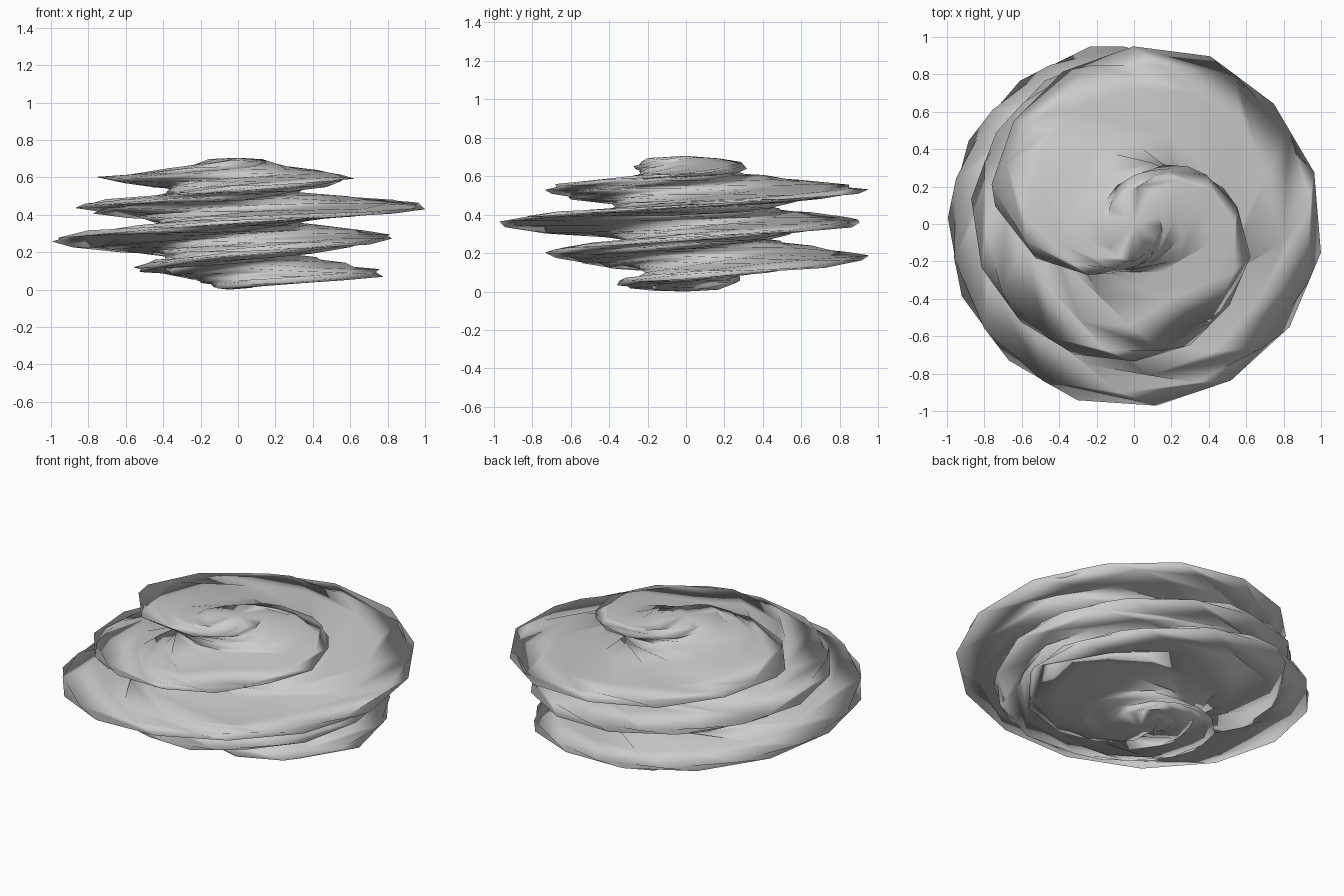
import bpy, bmesh, math, random

random.seed(4)
cube = bpy.data.objects.get("Cube")
if cube:
    bpy.data.objects.remove(cube)

# One plain grey stone colour
stone = bpy.data.materials.new("stone grey")
stone.use_nodes = True
grey = (0.6, 0.6, 0.6, 1)
stone.diffuse_color = grey
stone.node_tree.nodes["Principled BSDF"].inputs["Base Color"].default_value = grey

# Untwisted boulder profile: height, then reach of end A, side C, end B, side D
PROFILE = [
    (0.02, 0.18, 0.13, 0.18, 0.13),
    (0.06, 0.32, 0.22, 0.40, 0.22),
    (0.115, 0.54, 0.25, 0.79, 0.29),
    (0.20, 0.73, 0.39, 0.97, 0.43),
    (0.28, 0.83, 0.50, 1.00, 0.36),
    (0.36, 0.92, 0.48, 0.98, 0.41),
    (0.44, 0.87, 0.41, 1.01, 0.52),
    (0.52, 0.75, 0.39, 0.98, 0.42),
    (0.60, 0.64, 0.34, 0.78, 0.27),
    (0.65, 0.44, 0.24, 0.33, 0.22),
    (0.69, 0.20, 0.15, 0.20, 0.15),
]
RINGS, SIDES = 30, 16
TWIST = math.radians(1071)
TOP = 0.705


def reaches(z):
    """Blend the four reaches between neighbouring profile rows."""
    for low, high in zip(PROFILE, PROFILE[1:]):
        if z <= high[0]:
            t = max(0, (z - low[0]) / (high[0] - low[0]))
            return [p + (q - p) * t for p, q in zip(low[1:], high[1:])]
    return PROFILE[-1][1:]


def twisted(x, y, z):
    turn = math.pi / 2 + (z - 0.36) * TWIST
    c, s = math.cos(turn), math.sin(turn)
    return x * c - y * s, x * s + y * c


# Rough oval rings, wound around the vertical axis; both ends droop low down
bm = bmesh.new()
rings = []
bumps = [random.uniform(0.9, 1.1) for _ in range(SIDES)]
for i in range(RINGS):
    level = 0.02 + (0.69 - 0.02) * i / (RINGS - 1)
    a, c, b, d = reaches(level)
    sag = max(0, 1 - level / 0.4) * min(1, level / 0.1)
    ring = []
    for j in range(SIDES):
        ang = math.tau * j / SIDES
        along, across = math.cos(ang), math.sin(ang)
        tip = j % (SIDES // 2) == 0
        rough = random.uniform(0.99, 1.01) if tip else bumps[j] * random.uniform(0.9, 1.1)
        x = along * (a if along > 0 else b) * min(rough, 1.04)
        y = across * (c if across > 0 else d) * rough
        droop = sag * (0.015 * along if along > 0 else -0.05 * along)
        z = level + random.uniform(-0.009, 0.009) - droop
        ring.append(bm.verts.new((*twisted(x, y, level), z)))
    rings.append(ring)

# Skin between the rings and close both poles
for low, high in zip(rings, rings[1:]):
    for j in range(SIDES):
        k = (j + 1) % SIDES
        bm.faces.new((low[j], low[k], high[k]))
        bm.faces.new((low[j], high[k], high[j]))
bottom = bm.verts.new((-0.05, 0, 0))
top = bm.verts.new((0, 0, TOP))
for j in range(SIDES):
    k = (j + 1) % SIDES
    bm.faces.new((bottom, rings[0][k], rings[0][j]))
    bm.faces.new((top, rings[-1][j], rings[-1][k]))

mesh = bpy.data.meshes.new("twisted_boulder")
bm.to_mesh(mesh)
bm.free()
mesh.materials.append(stone)
boulder = bpy.data.objects.new("twisted_boulder", mesh)
bpy.context.collection.objects.link(boulder)

# Smooth shading rolls over the ridges
mesh.shade_smooth()
